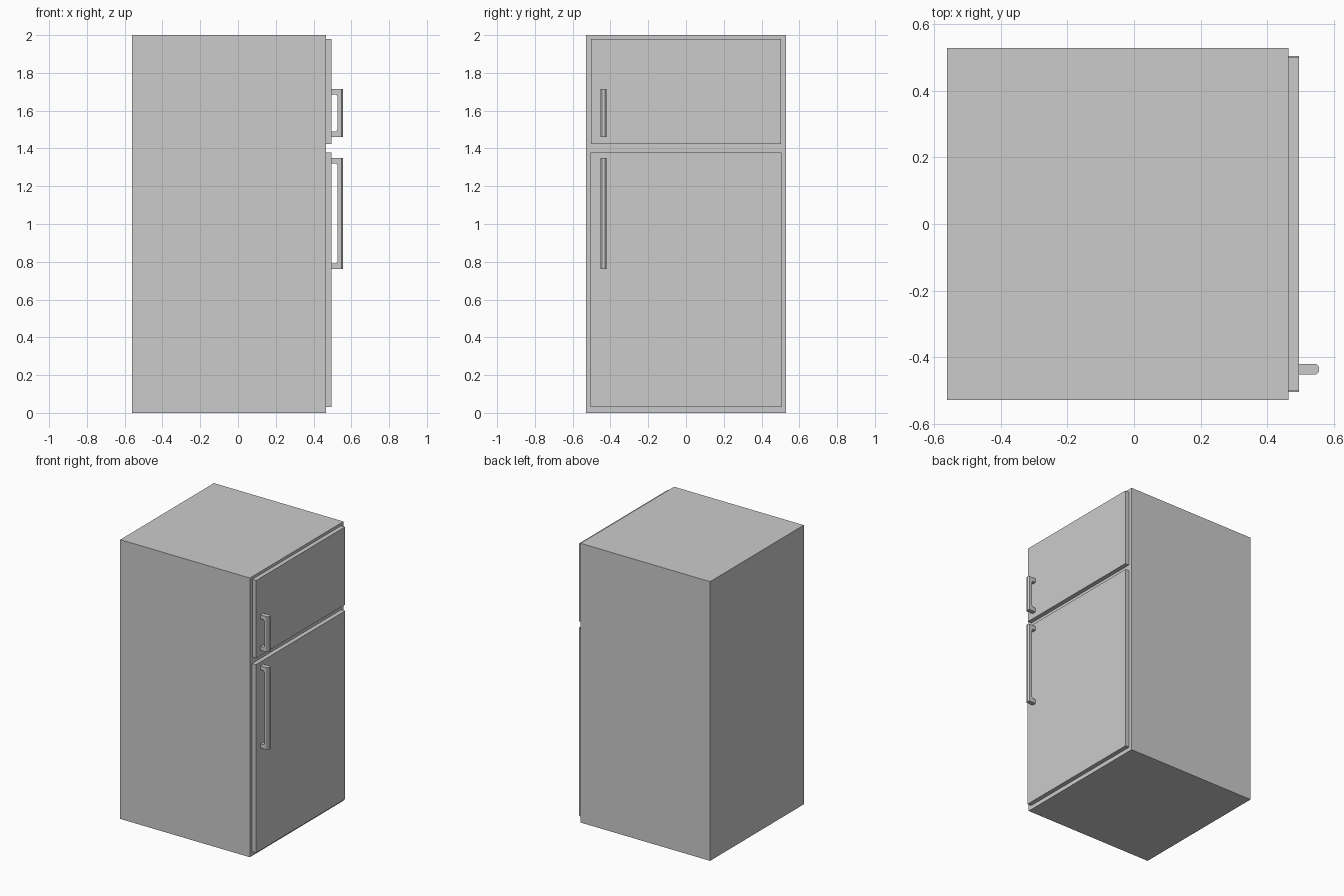
import bpy, bmesh

if "Cube" in bpy.data.objects:
    bpy.data.objects.remove(bpy.data.objects["Cube"])


def make_object(name, bm):
    bmesh.ops.recalc_face_normals(bm, faces=bm.faces)
    mesh = bpy.data.meshes.new(name)
    bm.to_mesh(mesh)
    bm.free()
    obj = bpy.data.objects.new(name, mesh)
    bpy.context.collection.objects.link(obj)
    return obj


def box(name, x, y, z):
    bm = bmesh.new()
    bmesh.ops.create_cube(bm, size=1)
    for v in bm.verts:
        v.co = [lo + (c + 0.5) * (hi - lo) for c, (lo, hi) in zip(v.co, (x, y, z))]
    return make_object(name, bm)


def handle(name, z0, z1, y0=-0.453, y1=-0.421):
    # C-shaped side profile with chamfered inner corners, extruded across y
    x0, xi, x1, t, c = 0.496, 0.528, 0.557, 0.029, 0.01
    profile = [(x0, z0), (x1, z0), (x1, z1), (x0, z1),
               (x0, z1 - t), (xi - c, z1 - t), (xi, z1 - t - c),
               (xi, z0 + t + c), (xi - c, z0 + t), (x0, z0 + t)]
    bm = bmesh.new()
    face = bm.faces.new([bm.verts.new((x, y0, z)) for x, z in profile])
    ext = bmesh.ops.extrude_face_region(bm, geom=[face])
    for v in ext["geom"]:
        if isinstance(v, bmesh.types.BMVert):
            v.co.y = y1
    # Chamfer the two long outer edges of the grip
    outer = [e for e in bm.edges
             if all(abs(v.co.x - x1) < 1e-4 for v in e.verts)
             and abs(e.verts[0].co.z - e.verts[1].co.z) > 0.1]
    bmesh.ops.bevel(bm, geom=outer, offset=0.009, segments=1, affect='EDGES')
    return make_object(name, bm)


# Cabinet
box("cabinet", (-0.562, 0.465), (-0.53, 0.53), (0, 2))

# Doors
box("freezer_door", (0.465, 0.496), (-0.502, 0.502), (1.423, 1.98))
box("fridge_door", (0.465, 0.496), (-0.505, 0.505), (0.03, 1.378))

# Handles
handle("freezer_handle", 1.461, 1.715)
handle("fridge_handle", 0.762, 1.35)
